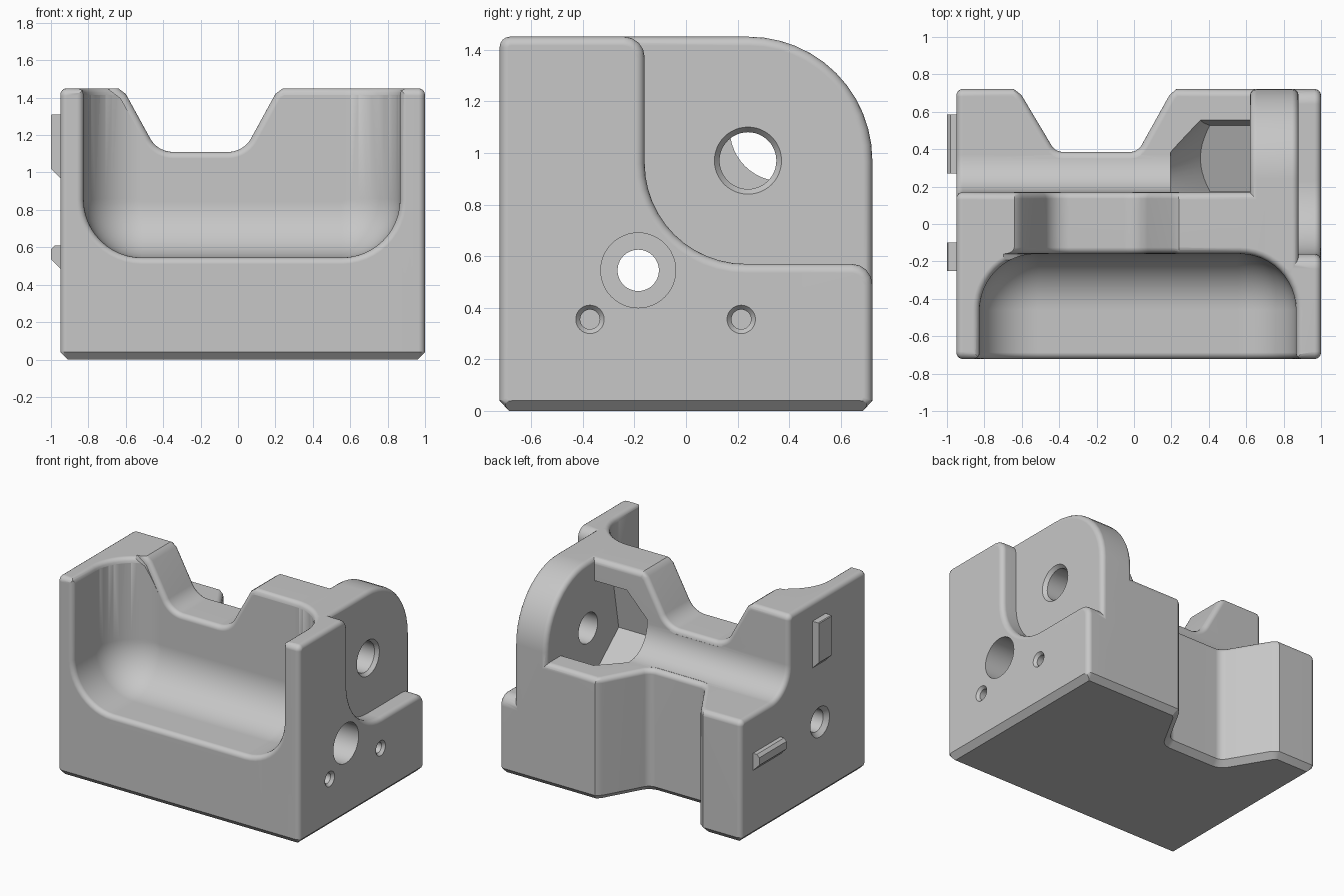
import bpy, bmesh, math
from mathutils import Vector

if "Cube" in bpy.data.objects:
    bpy.data.objects.remove(bpy.data.objects["Cube"])

grey = bpy.data.materials.new("machined_grey")
grey.diffuse_color = (0.57, 0.57, 0.57, 1)
grey.use_nodes = True
grey.node_tree.nodes["Principled BSDF"].inputs["Base Color"].default_value = grey.diffuse_color
E = 0.035  # general edge round
Y = 0.722  # half depth


def rounded(pts):
    """Polygon from (u, v[, radius]) corners, counter-clockwise."""
    out, n = [], len(pts)
    for i, q in enumerate(pts):
        p = Vector(q[:2])
        r = q[2] if len(q) > 2 else 0
        if not r:
            out.append(p)
            continue
        a = (Vector(pts[i - 1][:2]) - p).normalized()
        b = (Vector(pts[(i + 1) % n][:2]) - p).normalized()
        half = math.acos(a.dot(b)) / 2
        c = p + (a + b).normalized() * (r / math.sin(half))
        s = p + a * (r / math.tan(half)) - c
        e = p + b * (r / math.tan(half)) - c
        a0 = math.atan2(s.y, s.x)
        d = (math.atan2(e.y, e.x) - a0 + math.pi) % (2 * math.pi) - math.pi
        k = 4 if r < 0.1 else 12
        for j in range(k + 1):
            t = a0 + d * j / k
            out.append(c + Vector((math.cos(t), math.sin(t))) * r)
    area = sum(out[i - 1].cross(out[i]) for i in range(len(out)))
    return out if area > 0 else out[::-1]


def inset(poly, d):
    res, n = [], len(poly)
    for i, p in enumerate(poly):
        e1 = (p - poly[i - 1]).normalized()
        e2 = (poly[(i + 1) % n] - p).normalized()
        n1, n2 = Vector((-e1.y, e1.x)), Vector((-e2.y, e2.x))
        res.append(p + (n1 + n2) * (d / (1 + n1.dot(n2))))
    return res


def arc(pos, direction, r, sign):
    """Quarter-round rings: sign +1 rounds a solid end, -1 flares a cutter."""
    k = 4 if r < 0.1 else 12
    return [(pos + direction * r * (1 - math.cos(t)), sign * r * (1 - math.sin(t)))
            for t in (math.pi / 2 * j / k for j in range(k + 1))]


def prism(name, pts, axis, rings):
    """Extrude a profile along an axis through (position, inset) rings."""
    poly = rounded(pts)
    place = {"x": lambda u, v, w: (w, u, v),
             "y": lambda u, v, w: (u, w, v),
             "z": lambda u, v, w: (u, v, w)}[axis]
    bm = bmesh.new()
    loops = [[bm.verts.new(place(p.x, p.y, w)) for p in inset(poly, d)] for w, d in rings]
    n = len(poly)
    for a, b in zip(loops, loops[1:]):
        for i in range(n):
            j = (i + 1) % n
            bm.faces.new((a[i], a[j], b[j], b[i]))
    bm.faces.new(loops[0][::-1])
    bm.faces.new(loops[-1])
    bmesh.ops.recalc_face_normals(bm, faces=bm.faces)
    me = bpy.data.meshes.new(name)
    bm.to_mesh(me)
    bm.free()
    me.materials.append(grey)
    ob = bpy.data.objects.new(name, me)
    bpy.context.collection.objects.link(ob)
    return ob


def ngon(u, v, r, n=48, turn=0.0):
    return [(u + r * math.cos(turn + 2 * math.pi * i / n),
             v + r * math.sin(turn + 2 * math.pi * i / n)) for i in range(n)]


def measure(me):
    """Volume, closedness and height of a mesh."""
    bm = bmesh.new()
    bm.from_mesh(me)
    res = (bm.calc_volume(), all(e.is_manifold for e in bm.edges),
           max((v.co.z for v in bm.verts), default=9))
    bm.free()
    return res


def combine(target, tool, op):
    """Boolean with a sanity check, trying a second solver if needed."""
    bpy.context.view_layer.objects.active = target
    before = target.data.copy()
    vol, _, top = measure(before)
    best = None
    for solver in ("EXACT", "MANIFOLD"):
        target.data = before.copy()
        m = target.modifiers.new("bool", "BOOLEAN")
        m.operation, m.object = op, tool
        try:
            m.solver = solver
            bpy.ops.object.modifier_apply(modifier=m.name)
        except (RuntimeError, TypeError):
            target.modifiers.clear()
            continue
        v, closed, z = measure(target.data)
        sane = v > vol if op == "UNION" else (0.03 * vol < v < vol and z < top + 0.01)
        score = 2 * sane + closed
        if best is None or score > best[0]:
            best = (score, target.data.copy())
        if score == 3:
            break
    target.data = best[1] if best and best[0] >= 2 else before
    bpy.data.objects.remove(tool, do_unlink=True)


# Main block: side profile with tall wall, filleted step and chamfered foot
foot = [(-Y, 0.04), (-Y + 0.037, 0), (Y - 0.037, 0), (Y, 0.04)]
body = prism("block", foot + [(Y, 0.89, 0.04), (0.17, 0.89, 0.2), (0.17, 1.45, 0.04),
             (-Y, 1.45, 0.04)], "x", arc(-0.95, 1, E, 1) + [(0.7, 0)])

# Rounded ear
ear = prism("ear", foot + [(Y, 1.45, 0.48), (-Y, 1.45, 0.04)], "x",
            arc(0.62, 1, E, 1) + arc(0.88, -1, E, 1)[::-1])
combine(body, ear, "UNION")

# Raised L-shaped side plate
plate = prism("side_plate", foot + [(Y, 0.57, 0.08), (-0.16, 0.57, 0.39),
              (-0.16, 1.45, 0.08), (-Y, 1.45, 0.04)], "x",
              [(0.7, 0)] + arc(1.0, -1, E, 1)[::-1])
combine(body, plate, "UNION")

cuts = []
# V notch through the top of the wall
cuts.append(prism("top_notch", [(-0.68, 1.48), (-0.60, 1.42), (-0.43, 1.11, 0.14), (0.03, 1.11, 0.14),
            (0.20, 1.42), (0.28, 1.48), (0.28, 1.8), (-0.68, 1.8)], "y",
            [(-0.3, -E)] + arc(-0.16, 1, E, -1) + arc(0.17, -1, E, -1)[::-1] + [(0.4, -E)]))

# Notch in the back, full height
cuts.append(prism("back_notch", [(-0.68, 0.75), (-0.602, 0.69), (-0.42, 0.385, 0.07),
            (0.02, 0.385, 0.07), (0.19, 0.69), (0.26, 0.75), (0.26, 0.95), (-0.68, 0.95)], "z",
            [(-0.1, -0.04), (0, -0.04), (0.04, 0)] + arc(0.89, -1, E, -1)[::-1] + [(1.0, -E)]))

# Foot chamfers on both ends
for s, edge in ((-1, 0.91), (1, 0.96)):
    cuts.append(prism("foot_chamfer", [(s * (edge - 0.01), -0.01), (s * (edge + 0.19), 0.19),
                (s * (edge + 0.19), -0.01)], "y", [(-1, 0), (1, 0)]))

# Tilted hexagonal bolt-head clearance with conical end
hexa = prism("hex_clearance", ngon(0.24, 0.97, 0.375, 6, math.radians(-40)),
             "x", [(0.195, 0), (0.621, 0)])
cone = prism("cone", ngon(0.24, 0.97, 0.6, 64), "x", [(0.18, 0.45), (0.64, -0.01)])
combine(hexa, cone, "INTERSECT")
cuts.append(hexa)

# Ear hole, counterbored through hole, two small blind holes
cuts.append(prism("ear_hole", ngon(0.24, 0.97, 0.11), "x",
            [(0.5, 0), (0.855, 0), (0.88, -0.02), (1.1, -0.02)]))
cuts.append(prism("through_hole", ngon(-0.185, 0.545, 0.08), "x",
            [(-1.1, -0.03), (-0.95, -0.03), (-0.92, 0), (0.75, 0), (0.75, -0.065), (1.1, -0.065)]))
for y in (-0.372, 0.214):
    cuts.append(prism("small_hole", ngon(y, 0.355, 0.038, 32), "x",
                [(0.86, 0), (0.98, 0), (1.0, -0.017), (1.1, -0.017)]))

# Front cradle pocket with rounded lips
cuts.append(prism("pocket", [(-0.825, 0.545, 0.31), (0.866, 0.545, 0.31), (0.866, 2.2), (-0.825, 2.2)],
            "y", arc(-0.16, -1, 0.3, 1) + arc(-Y, 1, E, -1)[::-1] + [(-0.95, -E)]))
cuts.append(prism("pocket_top_lip", [(-0.825, -1.2), (0.866, -1.2), (0.866, -0.16, 0.3),
            (-0.825, -0.16, 0.3)], "z",
            [(1.39, 0.01)] + [(w, d - 0.001) for w, d in arc(1.45, -1, E, -1)[::-1]] + [(1.6, -E)]))
for c in cuts:
    combine(body, c, "DIFFERENCE")


# Locating tabs on the left face, chamfered outer edges
def tab(name, y0, y1, z0, z1, top):
    return prism(name, [(-0.93, z0), (-0.95, z0), (-1.0, z0 + 0.05), (-1.0, z1 - top),
                 (-1.0 + top, z1), (-0.93, z1)], "y", [(y0, 0), (y1, 0)])


tab("upright_tab", -0.25, -0.10, 0.97, 1.31, 0.005)
tab("level_tab", 0.27, 0.585, 0.485, 0.61, 0.02)

# Smooth rounds, crisp edges
bpy.ops.object.select_all(action="DESELECT")
body.select_set(True)
bpy.context.view_layer.objects.active = body
bpy.ops.object.shade_smooth_by_angle(angle=math.radians(28))
wn = body.modifiers.new("even_normals", "WEIGHTED_NORMAL")
wn.keep_sharp = True
